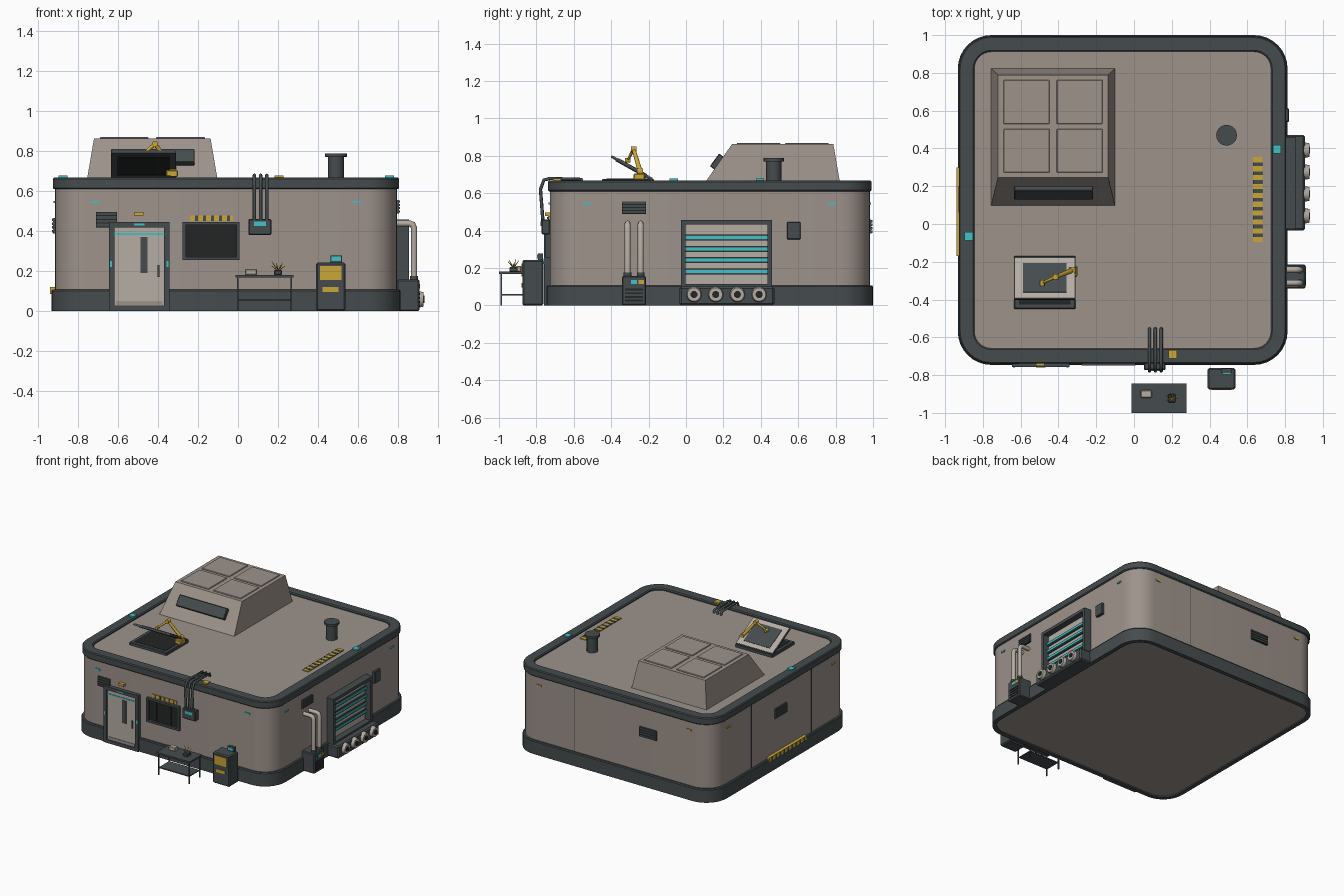
import bpy, bmesh, math
from mathutils import Matrix, Vector

if "Cube" in bpy.data.objects:
    bpy.data.objects.remove(bpy.data.objects["Cube"])


def material(name, r, g, b):
    m = bpy.data.materials.new(name)
    m.use_nodes = True
    m.diffuse_color = (r, g, b, 1)
    m.node_tree.nodes["Principled BSDF"].inputs["Base Color"].default_value = (r, g, b, 1)
    return m


WALL = material("warm grey wall", 0.34, 0.29, 0.26)
SLATE = material("dark slate", 0.06, 0.072, 0.076)
BLACK = material("near black", 0.017, 0.019, 0.019)
YELLOW = material("safety yellow", 0.60, 0.38, 0.04)
CYAN = material("cyan glow", 0.05, 0.54, 0.60)
LIGHT = material("light trim", 0.47, 0.42, 0.37)

CX, CY = -0.06, 0.127      # plan centre of the building
HALF = 0.855               # half width of the walls


def finish(name, bm, mat, smooth=False):
    bmesh.ops.recalc_face_normals(bm, faces=bm.faces)
    me = bpy.data.meshes.new(name)
    bm.to_mesh(me)
    bm.free()
    me.materials.append(mat)
    ob = bpy.data.objects.new(name, me)
    bpy.context.collection.objects.link(ob)
    if smooth:
        bpy.ops.object.select_all(action='DESELECT')
        ob.select_set(True)
        bpy.context.view_layer.objects.active = ob
        bpy.ops.object.shade_smooth_by_angle(angle=math.radians(35))
    return ob


def box(name, x, y, z, mat, bevel=0, matrix=None):
    """Box from (min, max) pairs, optionally placed by a matrix."""
    bm = bmesh.new()
    bmesh.ops.create_cube(bm, size=1)
    for v in bm.verts:
        v.co = [(r[0] + r[1]) / 2 + c * (r[1] - r[0]) for r, c in zip((x, y, z), v.co)]
    if bevel:
        bmesh.ops.bevel(bm, geom=bm.edges[:], offset=bevel, segments=1, affect='EDGES')
    if matrix:
        bm.transform(matrix)
    return finish(name, bm, mat)


def panel(name, side, u, z, d, mat, bevel=0):
    """Box on a wall: u along the wall, d outward from the wall face."""
    a, b = HALF + d[0], HALF + d[1]
    if side == "front":
        return box(name, u, (CY - b, CY - a), z, mat, bevel)
    if side == "back":
        return box(name, u, (CY + a, CY + b), z, mat, bevel)
    if side == "right":
        return box(name, (CX + a, CX + b), u, z, mat, bevel)
    return box(name, (CX - b, CX - a), u, z, mat, bevel)


def frame(name, side, u, z, w, d, mat):
    for i, edge in enumerate((u[0], u[1] - w)):
        panel(f"{name}_side_{i}", side, (edge, edge + w), z, d, mat)
    for i, edge in enumerate((z[0], z[1] - w)):
        panel(f"{name}_rail_{i}", side, (u[0] + w, u[1] - w), (edge, edge + w), d, mat)


def loft(name, rings, mat, closed=False):
    """Rounded-square rings (half width, z) joined into a shell."""
    bm = bmesh.new()
    loops = []
    for half, z in rings:
        r = max(half - 0.695, 0.02)
        loop = []
        for q in range(4):
            mid = math.radians(45 + 90 * q)
            ox, oy = (math.copysign(half - r, f(mid)) for f in (math.cos, math.sin))
            for s in range(9):
                a = math.radians(90 * q + 90 * s / 8)
                loop.append(bm.verts.new((CX + ox + r * math.cos(a), CY + oy + r * math.sin(a), z)))
        loops.append(loop)
    pairs = list(zip(loops, loops[1:]))
    if closed:
        pairs.append((loops[-1], loops[0]))
    else:
        bm.faces.new(loops[0])
        bm.faces.new(loops[-1])
    n = len(loops[0])
    for a, b in pairs:
        for i in range(n):
            bm.faces.new((a[i], a[(i + 1) % n], b[(i + 1) % n], b[i]))
    return finish(name, bm, mat, True)


def rod(name, p, q, r, mat, r2=None, sides=16):
    p, q = Vector(p), Vector(q)
    bm = bmesh.new()
    bmesh.ops.create_cone(bm, cap_ends=True, segments=sides, radius1=r,
                          radius2=r if r2 is None else r2, depth=(q - p).length)
    bm.transform(Matrix.Translation((p + q) / 2) @ (q - p).to_track_quat('Z', 'Y').to_matrix().to_4x4())
    return finish(name, bm, mat, True)


def tube(name, points, r, mat):
    cu = bpy.data.curves.new(name, 'CURVE')
    cu.dimensions, cu.bevel_depth, cu.bevel_resolution, cu.use_fill_caps = '3D', r, 2, True
    sp = cu.splines.new('POLY')
    sp.points.add(len(points) - 1)
    for sp_point, co in zip(sp.points, points):
        sp_point.co = (*co, 1)
    cu.materials.append(mat)
    ob = bpy.data.objects.new(name, cu)
    bpy.context.collection.objects.link(ob)


def vent(name, side, u, z):
    panel(name, side, u, z, (-0.01, 0.008), SLATE)
    step = (z[1] - z[0]) / 4
    for i in range(4):
        low = z[0] + step * i
        panel(f"{name}_slat_{i}", side, (u[0], u[1]), (low + 0.003, low + step - 0.003), (0, 0.014), SLATE)
        panel(f"{name}_gap_{i}", side, (u[0], u[1]), (low - 0.002, low + 0.003), (0, 0.009), BLACK)


# Building shell
loft("floor", [(0.84, 0.01), (0.84, 0.03)], WALL)
loft("walls", [(HALF, 0.02), (HALF, 0.652)], WALL)
loft("base_skirt", [(0.84, 0), (0.873, 0), (0.873, 0.1), (0.868, 0.107), (0.84, 0.107)], SLATE, True)
loft("parapet", [(0.785, 0.62), (0.86, 0.61), (0.866, 0.616), (0.866, 0.66), (0.86, 0.667),
                 (0.792, 0.667), (0.785, 0.66)], SLATE, True)

# Wall seams and corner markers
for side, seams in (("back", [0.29]), ("left", [0.49, -0.26])):
    for i, u in enumerate(seams):
        panel(f"{side}_seam_{i}", side, (u - 0.003, u + 0.003), (0.107, 0.61), (0, 0.001), SLATE)
for side in ("front", "right", "back", "left"):
    along = CX if side in ("front", "back") else CY
    for i, u in enumerate((along - 0.655, along + 0.655)):
        panel(f"{side}_marker_{i}", side, (u - 0.02, u + 0.02), (0.539, 0.551), (0, 0.007),
              CYAN if side in ("front", "right") else YELLOW)

# Vents and the striped plate on the left skirt
vent("front_vent", "front", (-0.71, -0.605), (0.42, 0.495))
vent("right_vent", "right", (-0.342, -0.215), (0.49, 0.555))
vent("back_vent", "back", (-0.435, -0.285), (0.385, 0.46))
vent("left_vent", "left", (0.06, 0.2), (0.39, 0.465))
panel("left_warning_plate", "left", (-0.17, 0.3), (0.085, 0.12), (0, 0.025), YELLOW)
for i in range(9):
    u = -0.145 + i * 0.05
    panel(f"left_warning_stripe_{i}", "left", (u, u + 0.02), (0.085, 0.12), (0.02, 0.026), SLATE)

# Door
frame("door_frame", "front", (-0.645, -0.342), (0, 0.445), 0.027, (-0.01, 0.03), SLATE)
panel("door_leaf", "front", (-0.618, -0.369), (0.005, 0.418), (0, 0.021), LIGHT)
panel("door_kick_plate", "front", (-0.61, -0.377), (0.01, 0.05), (0.02, 0.025), WALL)
panel("door_window", "front", (-0.487, -0.452), (0.19, 0.37), (0.02, 0.024), SLATE)
panel("door_handle", "front", (-0.402, -0.392), (0.17, 0.23), (0.02, 0.03), SLATE)
panel("door_light_bar", "front", (-0.618, -0.369), (0.381, 0.39), (0.02, 0.025), CYAN)
panel("door_header_light", "front", (-0.52, -0.468), (0.428, 0.437), (0.028, 0.033), CYAN)
for i, u in enumerate((-0.64, -0.357)):
    panel(f"door_side_light_{i}", "front", (u, u + 0.01), (0.22, 0.25), (0.028, 0.033), CYAN)
panel("door_lamp", "front", (-0.52, -0.473), (0.478, 0.496), (0, 0.025), YELLOW)

# Front window and striped plate
panel("window_glass", "front", (-0.265, -0.005), (0.265, 0.435), (0, 0.005), BLACK)
frame("window_frame", "front", (-0.277, 0.008), (0.255, 0.445), 0.016, (0, 0.022), SLATE)
for i in range(3):
    u = -0.2 + i * 0.065
    panel(f"window_bar_{i}", "front", (u - 0.003, u + 0.003), (0.27, 0.43), (0, 0.01), BLACK)
panel("window_warning_plate", "front", (-0.24, -0.025), (0.449, 0.478), (0, 0.006), YELLOW)
for i in range(5):
    u = -0.215 + i * 0.04
    panel(f"window_warning_stripe_{i}", "front", (u, u + 0.014), (0.449, 0.478), (0, 0.007), SLATE)

# Junction box with pipes over the parapet
panel("junction_box", "front", (0.052, 0.167), (0.38, 0.46), (0, 0.045), SLATE, 0.005)
panel("junction_label", "front", (0.08, 0.14), (0.425, 0.448), (0.044, 0.049), CYAN)
for i, x in enumerate((0.082, 0.113, 0.144)):
    tube(f"roof_pipe_{i}", [(x, -0.555, 0.65), (x, -0.56, 0.675), (x, -0.73, 0.678), (x, -0.76, 0.67),
                            (x, -0.778, 0.62), (x, -0.765, 0.45)], 0.009, SLATE)

# Work table and its objects
box("table_top", (-0.013, 0.277), (-1, -0.845), (0.167, 0.18), SLATE)
box("table_shelf", (0, 0.264), (-0.985, -0.86), (0.052, 0.06), SLATE)
for i, x in enumerate((-0.006, 0.262)):
    for j, y in enumerate((-0.993, -0.86)):
        box(f"table_leg_{i}{j}", (x, x + 0.008), (y, y + 0.008), (0, 0.17), SLATE)
box("table_case", (0.035, 0.095), (-0.92, -0.88), (0.18, 0.21), LIGHT, 0.004)
box("plant_pot", (0.18, 0.22), (-0.945, -0.9), (0.18, 0.205), SLATE, 0.004)
for i in range(7):
    a = i * math.tau / 7
    tip = (0.2 + 0.035 * math.cos(a), -0.922 + 0.03 * math.sin(a), 0.225 + 0.008 * (i % 4))
    rod(f"plant_sprig_{i}", (0.2, -0.922, 0.2), tip, 0.004, YELLOW, 0.001, 6)

# Front cabinet
box("cabinet", (0.39, 0.537), (-0.875, -0.762), (0, 0.243), SLATE, 0.008)
box("cabinet_upper_label", (0.41, 0.517), (-0.88, -0.87), (0.155, 0.225), YELLOW)
box("cabinet_lower_label", (0.422, 0.503), (-0.88, -0.87), (0.095, 0.12), YELLOW)
box("cabinet_beacon", (0.462, 0.52), (-0.79, -0.765), (0.24, 0.277), SLATE)
box("cabinet_beacon_light", (0.468, 0.514), (-0.796, -0.788), (0.25, 0.272), CYAN)

# Pump unit with vertical pipes
panel("pump_unit", "right", (-0.342, -0.214), (0, 0.157), (0, 0.112), SLATE, 0.006)
panel("pump_cyan_label", "right", (-0.295, -0.262), (0.113, 0.135), (0.11, 0.116), CYAN)
panel("pump_yellow_label", "right", (-0.255, -0.225), (0.113, 0.135), (0.11, 0.116), YELLOW)
for i in range(4):
    panel(f"pump_grille_{i}", "right", (-0.325, -0.23), (0.02 + i * 0.02, 0.03 + i * 0.02), (0.11, 0.115), BLACK)
for i, y in enumerate((-0.312, -0.242)):
    tube(f"pump_pipe_{i}", [(0.88, y, 0.15), (0.88, y, 0.415), (0.873, y, 0.432), (0.855, y, 0.438), (0.79, y, 0.438)],
         0.016, LIGHT)
    rod(f"pump_collar_{i}", (0.88, y, 0.155), (0.88, y, 0.175), 0.021, SLATE)

# Shutter door with light strips
panel("shutter", "right", (-0.01, 0.445), (0.1, 0.44), (0, 0.012), LIGHT)
frame("shutter_frame", "right", (-0.027, 0.46), (0.09, 0.457), 0.024, (0, 0.06), SLATE)
for i in range(4):
    z = 0.18 + i * 0.0613
    panel(f"shutter_band_{i}", "right", (-0.003, 0.436), (z - 0.016, z + 0.016), (0, 0.022), SLATE)
    panel(f"shutter_light_{i}", "right", (-0.003, 0.436), (z - 0.008, z + 0.008), (0.02, 0.028), CYAN)

# Port block under the shutter
panel("port_block", "right", (-0.035, 0.472), (0, 0.1), (0, 0.11), SLATE, 0.01)
for i in range(4):
    y = 0.043 + i * 0.116
    rod(f"port_ring_{i}", (0.9, y, 0.058), (0.928, y, 0.058), 0.042, LIGHT, 0.036, 20)
    rod(f"port_hole_{i}", (0.92, y, 0.058), (0.932, y, 0.058), 0.019, BLACK)
panel("right_wall_box", "right", (0.54, 0.613), (0.353, 0.446), (0, 0.025), SLATE, 0.004)

# Roof pavilion with a sloped front, skylight panels and window
pavilion = box("roof_pavilion", (-0.757, -0.1), (0.093, 0.825), (0.645, 0.862), WALL)
for v in pavilion.data.vertices:
    if v.co.z > 0.8:
        v.co.x = -0.72 if v.co.x < -0.4 else -0.137
        v.co.y = 0.246 if v.co.y < 0.4 else 0.788
for i, x in enumerate((-0.69, -0.409)):
    for j, y in enumerate((0.272, 0.53)):
        box(f"pavilion_roof_panel_{i}{j}", (x, x + 0.243), (y, y + 0.232), (0.86, 0.869), WALL, 0.003)
slope = Matrix.Translation((-0.426, 0.17, 0.765)) @ Matrix.Rotation(0.946, 4, 'X')
box("pavilion_window", (-0.209, 0.209), (-0.042, 0.042), (-0.02, 0.022), SLATE, 0.004, slope)

# Open roof hatch
box("hatch_base", (-0.635, -0.31), (-0.45, -0.17), (0.645, 0.675), SLATE, 0.004)
box("hatch_well", (-0.61, -0.335), (-0.425, -0.2), (0.67, 0.677), BLACK)
lid = Matrix.Translation((-0.4725, -0.29, 0.734)) @ Matrix.Rotation(-0.51, 4, 'X')
box("hatch_lid", (-0.162, 0.162), (-0.126, 0.126), (-0.006, 0.006), SLATE, 0, lid)
box("hatch_lid_top", (-0.158, 0.158), (-0.122, 0.122), (0.005, 0.009), LIGHT, 0, lid)
box("hatch_lid_inset", (-0.114, 0.114), (-0.088, 0.088), (0.008, 0.012), SLATE, 0, lid)
box("hatch_lid_underside", (-0.13, 0.13), (-0.094, 0.094), (-0.01, -0.005), BLACK, 0, lid)

# Robot arm
joints = [(-0.325, -0.245, 0.715), (-0.415, -0.28, 0.835), (-0.485, -0.312, 0.775)]
box("arm_base", (-0.36, -0.3), (-0.28, -0.22), (0.67, 0.705), YELLOW, 0.005)
for i, (x, y, z) in enumerate(joints):
    rod(f"arm_joint_{i}", (x, y - 0.015, z), (x, y + 0.015, z), 0.018 - 0.003 * i, YELLOW)
rod("arm_lower", joints[0], joints[1], 0.013, YELLOW, 0.01)
rod("arm_upper", joints[1], joints[2], 0.01, YELLOW, 0.006)

# Chimney, striped roof plate and roof lights
rod("chimney", (0.49, 0.47, 0.64), (0.49, 0.47, 0.775), 0.041, SLATE, sides=12)
rod("chimney_cap", (0.49, 0.47, 0.77), (0.49, 0.47, 0.787), 0.055, SLATE, sides=20)
box("roof_warning_plate", (0.63, 0.68), (-0.095, 0.355), (0.65, 0.659), YELLOW)
for i in range(9):
    y = -0.07 + i * 0.047
    box(f"roof_warning_stripe_{i}", (0.63, 0.68), (y, y + 0.02), (0.653, 0.661), SLATE)
for name, x, y, mat in (("left", -0.875, -0.065, CYAN), ("right", 0.757, 0.395, CYAN), ("front", 0.205, -0.69, YELLOW)):
    box(f"{name}_parapet_light", (x - 0.022, x + 0.022), (y - 0.022, y + 0.022), (0.66, 0.677), mat)
